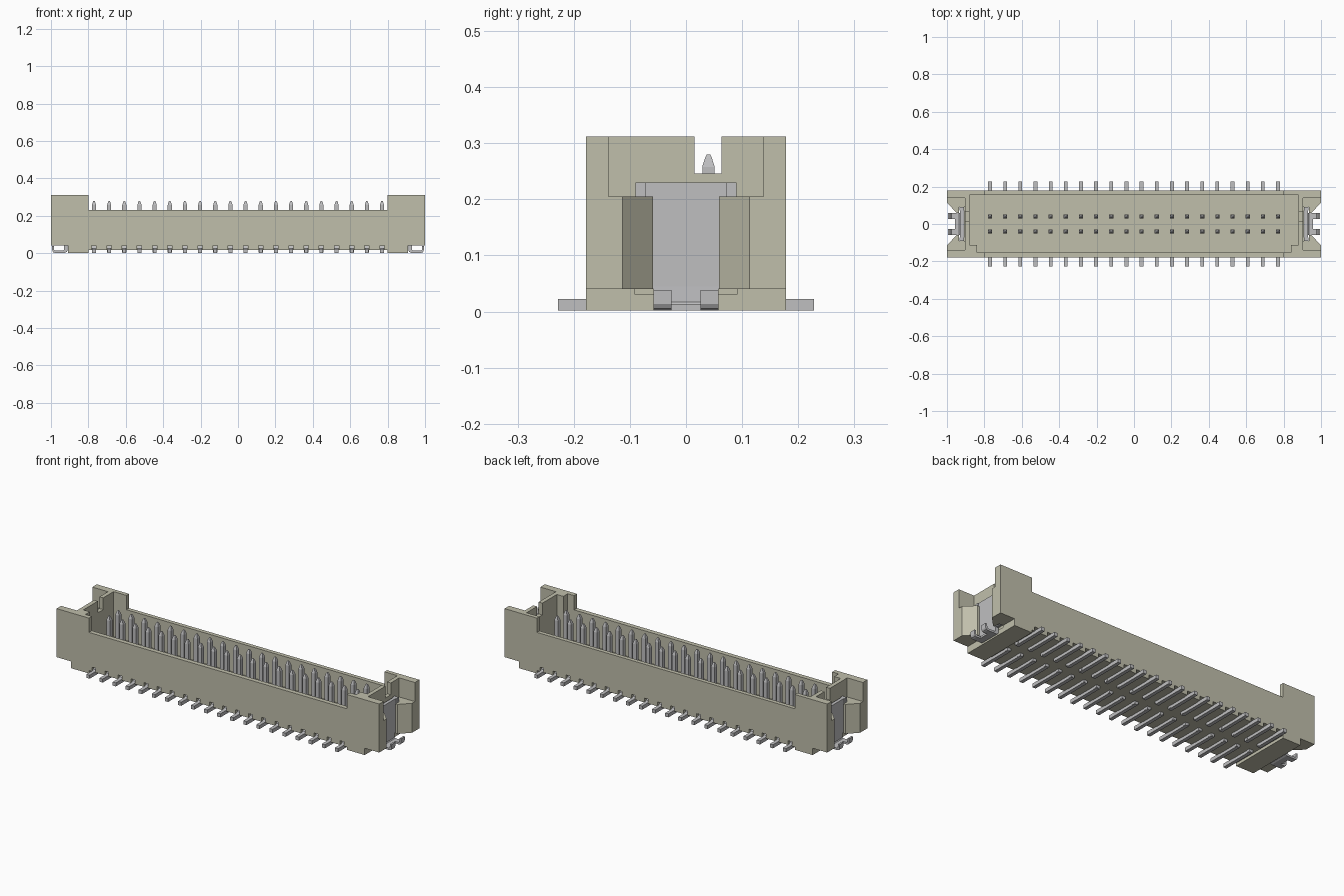
import bpy, bmesh

old = bpy.data.objects.get("Cube")
if old:
    bpy.data.objects.remove(old, do_unlink=True)


def material(name, rgb):
    m = bpy.data.materials.new(name)
    m.use_nodes = True
    m.diffuse_color = (*rgb, 1)
    m.node_tree.nodes["Principled BSDF"].inputs["Base Color"].default_value = (*rgb, 1)
    return m


BEIGE = material("beige plastic", (0.53, 0.52, 0.41))
METAL = material("grey metal", (0.52, 0.52, 0.53))


def prism(bm, pts, axis, lo, hi):
    """Extrude a 2D outline along an axis, from lo to hi."""
    def place(a, b, c):
        return {"x": (c, a, b), "y": (a, c, b), "z": (a, b, c)}[axis]
    low = [bm.verts.new(place(a, b, lo)) for a, b in pts]
    high = [bm.verts.new(place(a, b, hi)) for a, b in pts]
    n = len(pts)
    faces = [bm.faces.new(low), bm.faces.new(high)]
    for i in range(n):
        j = (i + 1) % n
        faces.append(bm.faces.new((low[i], low[j], high[j], high[i])))
    bmesh.ops.recalc_face_normals(bm, faces=faces)


def box(bm, x0, x1, y0, y1, z0, z1):
    prism(bm, [(x0, y0), (x1, y0), (x1, y1), (x0, y1)], "z", z0, z1)


def finish(name, bm, mat):
    mesh = bpy.data.meshes.new(name)
    bm.to_mesh(mesh)
    bm.free()
    mesh.materials.append(mat)
    ob = bpy.data.objects.new(name, mesh)
    bpy.context.collection.objects.link(ob)
    return ob


def mirrored(half):
    """Complete an outline that is symmetric about its first coordinate."""
    return half + [(-a, b) for a, b in reversed(half)]


def cut(target, name, bm):
    """Subtract a helper mesh, bake the result and drop the helper."""
    cutter = finish(name, bm, BEIGE)
    cutter.hide_render = True
    mod = target.modifiers.new(name, "BOOLEAN")
    mod.operation, mod.solver, mod.object = "DIFFERENCE", "EXACT", cutter
    bpy.context.view_layer.update()
    deps = bpy.context.evaluated_depsgraph_get()
    baked = bpy.data.meshes.new_from_object(target.evaluated_get(deps))
    target.modifiers.clear()
    target.data = baked
    bpy.data.objects.remove(cutter, do_unlink=True)


COLUMNS = [-0.77 + i * 1.54 / 19 for i in range(20)]
HALF_Y = 0.178

# Housing: raised ends, low long walls and two standing feet
bm = bmesh.new()
outline = mirrored([(0.8, 0.018), (0.8, 0.002), (0.91, 0.002), (0.91, 0.04),
                    (1.0, 0.04), (1.0, 0.312), (0.8, 0.312), (0.8, 0.232)])
prism(bm, outline, "y", -HALF_Y, HALF_Y)
housing = finish("housing", bm, BEIGE)

# Open cavity with stepped front corners
bm = bmesh.new()
prism(bm, mirrored([(0.84, -0.152), (0.84, -0.113), (0.88, -0.113), (0.88, 0.155)]),
      "z", 0.06, 0.5)
cut(housing, "cavity_cutter", bm)

# Wide upper recess at both ends
bm = bmesh.new()
for s in (-1, 1):
    x0, x1 = sorted((s * 0.903, s * 1.1))
    box(bm, x0, x1, -0.138, 0.138, 0.205, 0.5)
cut(housing, "upper_recess_cutter", bm)

# Flared clip recess with side slots at both ends
bm = bmesh.new()
for s in (-1, 1):
    half = [(1.05, 0.16), (1.0, 0.113), (0.947, 0.059), (0.936, 0.059),
            (0.936, 0.091), (0.903, 0.091)]
    pts = [(s * x, y) for x, y in half] + [(s * x, -y) for x, y in reversed(half)]
    prism(bm, pts, "z", 0.03, 0.25)
cut(housing, "clip_recess_cutter", bm)

# Keying notch in each end wall
bm = bmesh.new()
for s in (-1, 1):
    x0, x1 = sorted((s * 0.87, s * 0.92))
    box(bm, x0, x1, 0.015, 0.063, 0.246, 0.5)
cut(housing, "key_notch_cutter", bm)

# Small slots above the tails along both long walls
bm = bmesh.new()
for x in COLUMNS:
    for s in (-1, 1):
        y0, y1 = sorted((s * 0.155, s * 0.2))
        box(bm, x - 0.012, x + 0.012, y0, y1, 0.0, 0.042)
cut(housing, "tail_slot_cutter", bm)

# Contact pins: square posts with tapered tips
bm = bmesh.new()
W = 0.011
for x in COLUMNS:
    for y in (-0.04, 0.04):
        rings = []
        for z, r in ((0.004, W), (0.258, W), (0.274, 0.006), (0.28, 0.003)):
            rings.append([bm.verts.new((x + a * r, y + b * r, z))
                          for a, b in ((-1, -1), (1, -1), (1, 1), (-1, 1))])
        bm.faces.new(rings[0][::-1])
        bm.faces.new(rings[-1])
        for lo, hi in zip(rings, rings[1:]):
            for i in range(4):
                j = (i + 1) % 4
                bm.faces.new((lo[i], lo[j], hi[j], hi[i]))
finish("contact_pins", bm, METAL)

# Solder tails: flat bars that run out under the long walls
bm = bmesh.new()
for x in COLUMNS:
    for s in (-1, 1):
        pts = [(0.03, 0.002), (0.228, 0.002), (0.228, 0.022), (0.172, 0.022),
               (0.164, 0.026), (0.16, 0.038), (0.15, 0.038), (0.15, 0.022), (0.03, 0.022)]
        prism(bm, [(s * y, z) for y, z in pts], "x", x - 0.01, x + 0.01)
finish("solder_tails", bm, METAL)

# Retention clips: upright plate, bent foot and two upturned toes
for s, side in ((1, "left"), (-1, "right")):
    bm = bmesh.new()
    x0, x1 = sorted((s * 0.912, s * 0.93))
    box(bm, x0, x1, -0.072, 0.072, 0.04, 0.23)
    for t in (-1, 1):
        # Side ears that sit in the housing slots
        y0, y1 = sorted((t * 0.072, t * 0.09))
        a0, a1 = sorted((s * 0.908, s * 0.934))
        box(bm, a0, a1, y0, y1, 0.045, 0.23)
        # Curled toes
        toe = [(0.955, 0.002), (0.98, 0.002), (0.988, 0.005), (0.993, 0.013), (0.994, 0.038),
               (0.984, 0.038), (0.983, 0.018), (0.977, 0.013), (0.955, 0.013)]
        y0, y1 = sorted((t * 0.026, t * 0.058))
        prism(bm, [(s * x, z) for x, z in toe], "y", y0, y1)
    foot = [(0.912, 0.045), (0.912, 0.015), (0.916, 0.006), (0.925, 0.002), (0.957, 0.002),
            (0.957, 0.013), (0.935, 0.013), (0.931, 0.017), (0.93, 0.045)]
    prism(bm, [(s * x, z) for x, z in foot], "y", -0.058, 0.058)
    finish(side + "_retention_clip", bm, METAL)
